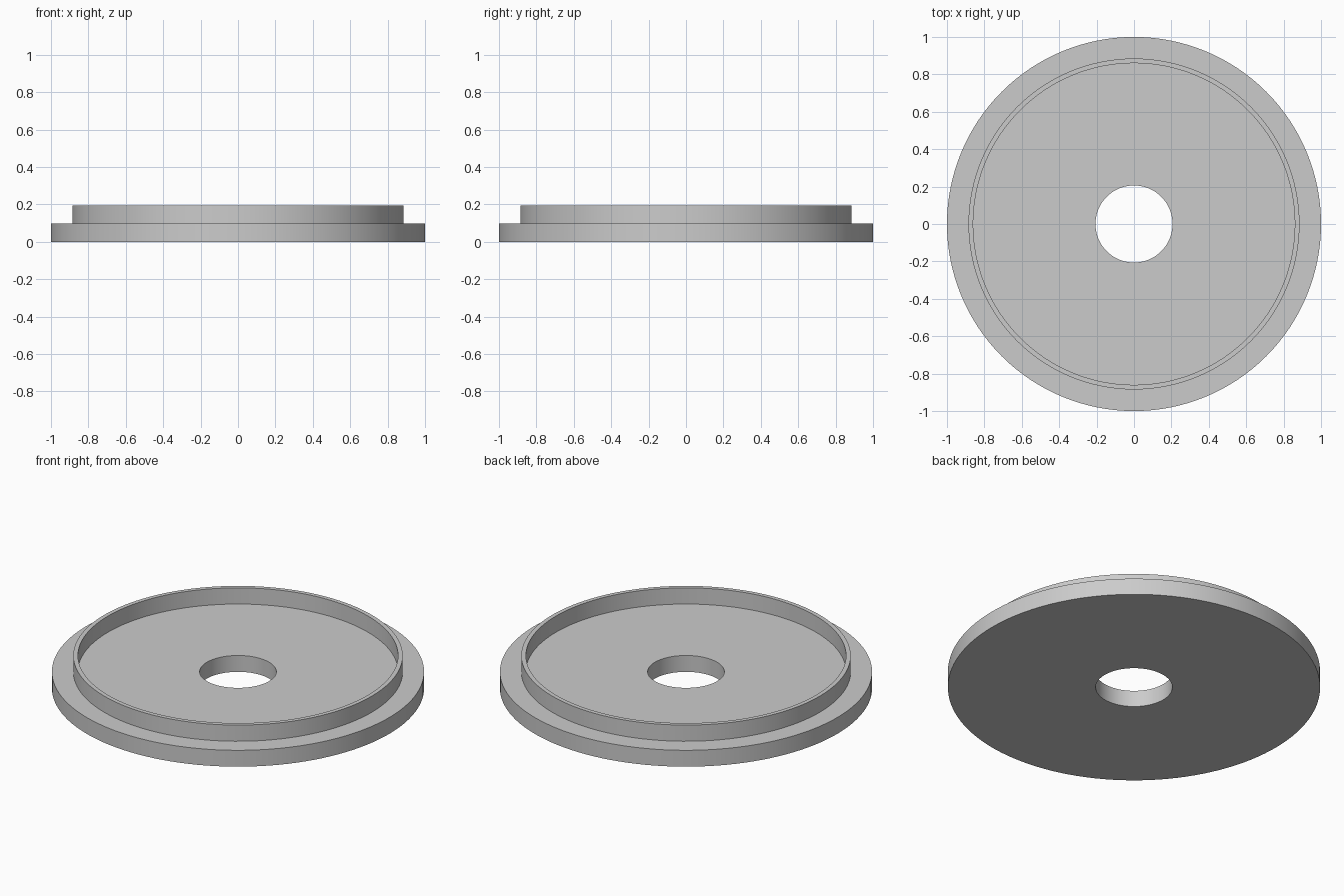
import bpy
import bmesh
from math import tau

cube = bpy.data.objects.get("Cube")
if cube:
    bpy.data.objects.remove(cube, do_unlink=True)

SEGMENTS = 128
HOLE, RIM_IN, RIM_OUT, EDGE = 0.206, 0.86, 0.885, 1.0
PLATE_TOP, RIM_TOP = 0.097, 0.193

grey = bpy.data.materials.new("plain grey")
grey.use_nodes = True
colour = (0.6, 0.6, 0.6, 1)
grey.diffuse_color = colour
grey.node_tree.nodes["Principled BSDF"].inputs["Base Color"].default_value = colour

# Closed cross-section: hole, flat base, flange and raised rim
profile = [(HOLE, 0), (EDGE, 0), (EDGE, PLATE_TOP), (RIM_OUT, PLATE_TOP),
           (RIM_OUT, RIM_TOP), (RIM_IN, RIM_TOP), (RIM_IN, PLATE_TOP),
           (HOLE, PLATE_TOP)]

# Spin the section into one solid flanged disc
bm = bmesh.new()
verts = [bm.verts.new((r, 0, z)) for r, z in profile]
edges = [bm.edges.new((v, verts[(i + 1) % len(verts)])) for i, v in enumerate(verts)]
bmesh.ops.spin(bm, geom=verts + edges, cent=(0, 0, 0), axis=(0, 0, 1),
               angle=tau, steps=SEGMENTS, use_merge=True)
bmesh.ops.remove_doubles(bm, verts=bm.verts, dist=0.0001)
bmesh.ops.recalc_face_normals(bm, faces=bm.faces)

mesh = bpy.data.meshes.new("flanged_disc")
bm.to_mesh(mesh)
bm.free()
mesh.materials.append(grey)
disc = bpy.data.objects.new("flanged_disc", mesh)
bpy.context.collection.objects.link(disc)

# Round walls smooth, corners sharp
bpy.context.view_layer.objects.active = disc
disc.select_set(True)
bpy.ops.object.shade_smooth_by_angle()
